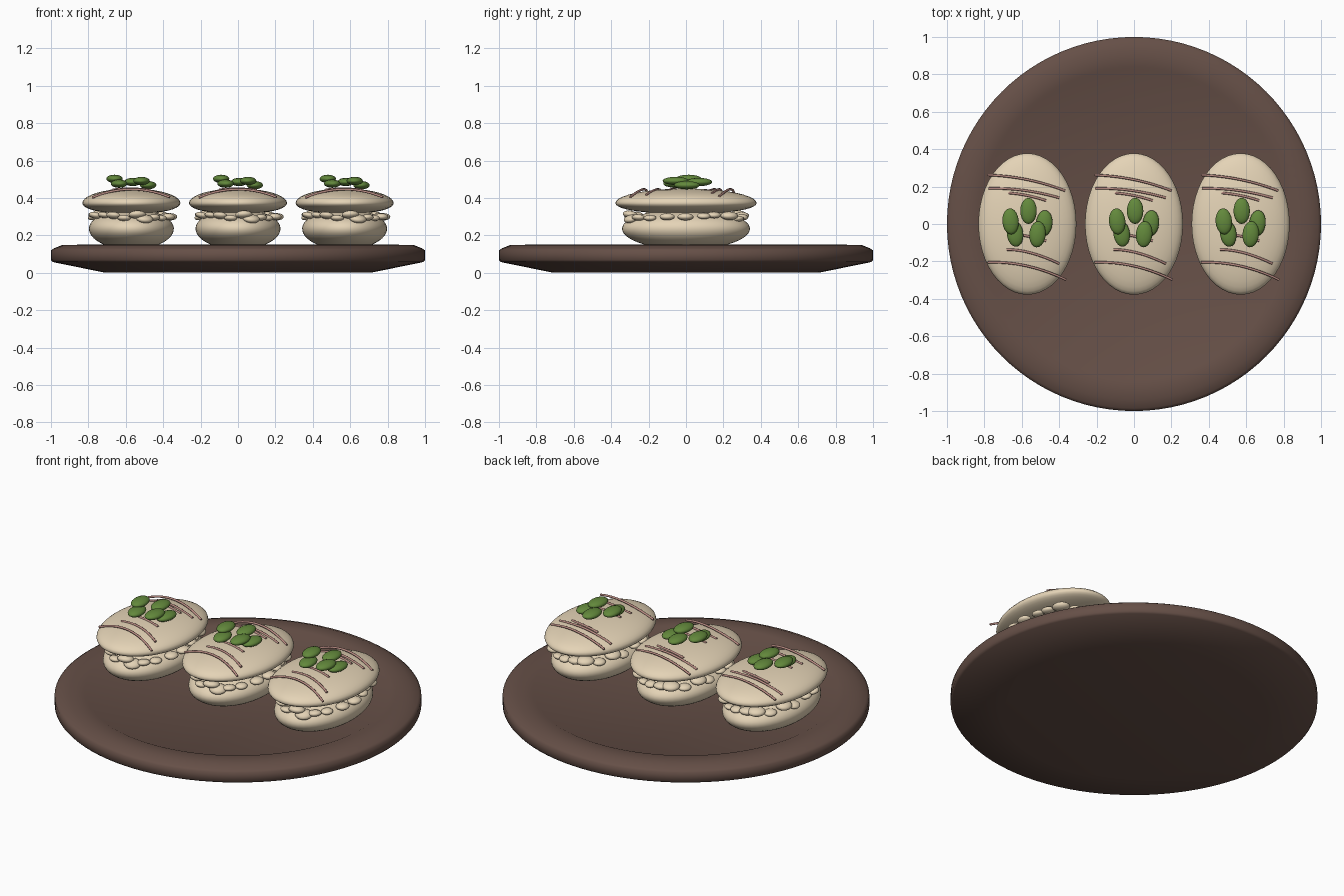
import bpy, math, random
from mathutils import Matrix

if "Cube" in bpy.data.objects:
    bpy.data.objects.remove(bpy.data.objects["Cube"])

random.seed(11)


def material(name, rgb):
    m = bpy.data.materials.new(name)
    m.diffuse_color = (*rgb, 1)
    m.use_nodes = True
    m.node_tree.nodes["Principled BSDF"].inputs["Base Color"].default_value = m.diffuse_color
    return m


WOOD = material("dark brown", (0.132, 0.079, 0.063))
CREAM = material("cream", (0.78, 0.655, 0.47))
GREEN = material("leaf green", (0.125, 0.25, 0.045))
ICING = material("pink brown", (0.50, 0.27, 0.235))


def mesh_object(name, verts, faces, mat, angle=180):
    me = bpy.data.meshes.new(name)
    me.from_pydata(verts, [], faces)
    me.materials.append(mat)
    ob = bpy.data.objects.new(name, me)
    bpy.context.collection.objects.link(ob)
    bpy.ops.object.select_all(action='DESELECT')
    ob.select_set(True)
    bpy.context.view_layer.objects.active = ob
    bpy.ops.object.shade_smooth_by_angle(angle=math.radians(angle))
    return ob


def lathe(profile, n, sx=1, sy=1):
    """Spin (radius, z) points around z, capping both ends."""
    verts = [(r * sx * math.cos(2 * math.pi * i / n), r * sy * math.sin(2 * math.pi * i / n), z)
             for r, z in profile for i in range(n)]
    faces = [(k * n + i, k * n + (i + 1) % n, (k + 1) * n + (i + 1) % n, (k + 1) * n + i)
             for k in range(len(profile) - 1) for i in range(n)]
    last = (len(profile) - 1) * n
    faces += [tuple(range(n))[::-1], tuple(range(last, last + n))]
    return verts, faces


def dome_profile(z, up, down, start=-89, steps=20, blunt=1.0):
    """Ellipsoid outline; blunt < 1 fills out the lower half."""
    pts = []
    for k in range(steps + 1):
        a = math.radians(start + (89 - start) * k / steps)
        pts.append((math.cos(a) ** (blunt if a < 0 else 1), z + (up if a > 0 else down) * math.sin(a)))
    return pts


def pebbles(name, items, mat, n=16, steps=8):
    """Join ellipsoids given as (location, radii, turn, tilt)."""
    base_v, base_f = lathe(dome_profile(0, 1, 1, steps=steps), n)
    verts, faces = [], []
    for loc, rad, turn, tilt in items:
        m = (Matrix.Translation(loc) @ Matrix.Rotation(turn, 4, 'Z')
             @ Matrix.Rotation(tilt, 4, 'X') @ Matrix.Diagonal((*rad, 1)))
        off = len(verts)
        verts += [m @ Matrix.Translation(v).to_translation() for v in base_v]
        faces += [tuple(i + off for i in f) for f in base_f]
    return mesh_object(name, verts, faces, mat)


# round serving board: sloping underside, softened rim, very shallow well
plate = lathe([(0.71, 0), (0.99, 0.057), (1.0, 0.068), (1.0, 0.120),
               (0.985, 0.130), (0.94, 0.148), (0.84, 0.150), (0.825, 0.143)], 96)
mesh_object("plate", *plate, WOOD, 60)

# icing strokes: start, middle, end in the bun's own x, y
STROKES = [((-0.21, 0.262), (0.0, 0.237), (0.20, 0.178)),
           ((-0.205, 0.190), (-0.02, 0.180), (0.17, 0.140)),
           ((-0.10, 0.166), (0.0, 0.152), (0.10, 0.125)),
           ((-0.10, -0.05), (0.0, -0.065), (0.10, -0.09)),
           ((-0.11, -0.137), (0.02, -0.155), (0.17, -0.212)),
           ((-0.21, -0.205), (0.0, -0.225), (0.205, -0.298))]


def drizzle(cx):
    cu = bpy.data.curves.new("icing_drizzle", 'CURVE')
    cu.dimensions = '3D'
    cu.bevel_depth = 0.0065
    cu.bevel_resolution = 2
    cu.use_fill_caps = True
    for (x0, y0), (x1, y1), (x2, y2) in STROKES:
        sp = cu.splines.new('POLY')
        sp.points.add(14)
        for k, p in enumerate(sp.points):
            t = k / 14
            a, b, c = (1 - t) * (1 - 2 * t), 4 * t * (1 - t), t * (2 * t - 1)
            x, y = a * x0 + b * x1 + c * x2, a * y0 + b * y1 + c * y2
            inside = max(0, 1 - (x / 0.262) ** 2 - (y / 0.38) ** 2)
            z = max(0.375 + 0.075 * math.sqrt(inside), 0.446 - 1.0 * x * x)
            p.co = (cx + x, y, z, 1)
    for sp in cu.splines:
        sp.use_smooth = True
    cu.materials.append(ICING)
    ob = bpy.data.objects.new("icing_drizzle", cu)
    bpy.context.collection.objects.link(ob)


# uneven filling lumps squeezed out around the rim
LUMPS = []
for i in range(21):
    a = 2 * math.pi * (i + random.uniform(-0.3, 0.3)) / 21
    s = random.uniform(0.8, 1.2)
    r = random.uniform(0.94, 1.02)
    LUMPS.append(((0.205 * r * math.cos(a), 0.313 * r * math.sin(a),
                   0.300 + random.uniform(-0.014, 0.014)),
                  (0.042 * s, 0.036 * s, 0.019 * s),
                  math.atan2(0.313 * math.cos(a), -0.205 * math.sin(a)),
                  random.uniform(-0.3, 0.3)))

# green leaves heaped on the crown: x, y, z, turn
LEAVES = [(0.006, 0.070, 0.485, 0.0), (-0.090, 0.014, 0.502, 0.08), (0.090, 0.004, 0.468, -0.1),
          (-0.066, -0.052, 0.476, 0.12), (0.054, -0.055, 0.491, -0.08)]

for cx in (-0.57, 0.0, 0.57):
    lower = mesh_object("lower_bun", *lathe(dome_profile(0.236, 0.105, 0.112, -56), 48, 0.227, 0.342),
                        CREAM, 60)
    upper = mesh_object("upper_bun", *lathe(dome_profile(0.372, 0.078, 0.056, blunt=0.8), 48, 0.262, 0.378),
                        CREAM)
    lumps = pebbles("filling_lumps", LUMPS, CREAM)
    leaves = pebbles("leaf_garnish", [((x, y, z), (0.044, 0.070, 0.022), t, 0.0)
                                      for x, y, z, t in LEAVES], GREEN, 20, 10)
    for ob in (lower, upper, lumps, leaves):
        ob.location.x = cx
    drizzle(cx)
